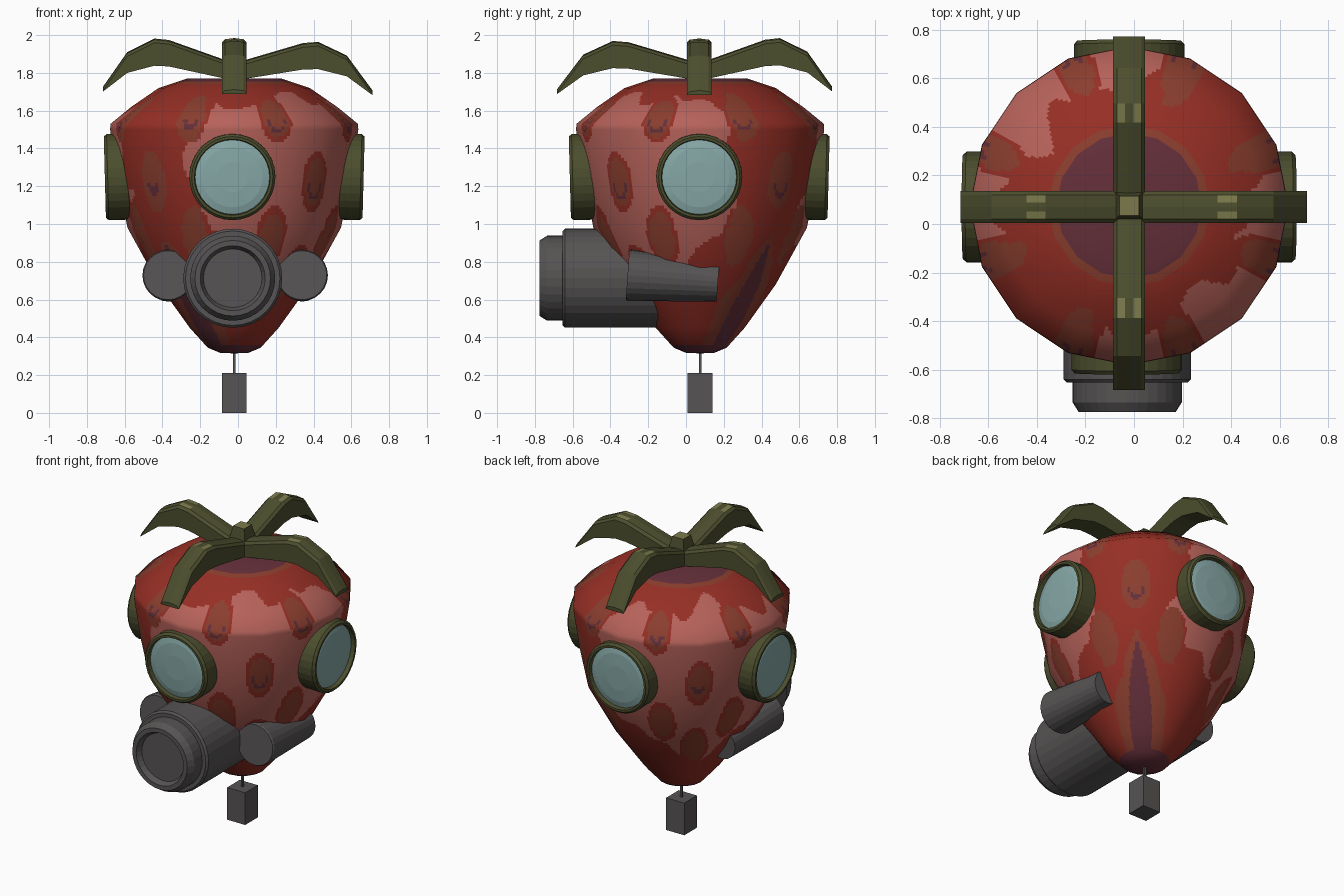
import bpy, math
from mathutils import Matrix, Vector

if "Cube" in bpy.data.objects:
    bpy.data.objects.remove(bpy.data.objects["Cube"])

CX, CY = -0.02, 0.075          # centre axis of the fruit


def lin(c):
    c /= 255
    return c / 12.92 if c < 0.04045 else ((c + 0.055) / 1.055) ** 2.4


def mat(name, r, g, b):
    m = bpy.data.materials.new(name)
    m.diffuse_color = (lin(r), lin(g), lin(b), 1)
    m.use_nodes = True
    m.node_tree.nodes["Principled BSDF"].inputs["Base Color"].default_value = m.diffuse_color
    return m


RED = mat("berry red", 150, 47, 37)
PINK = mat("pale berry pink", 182, 98, 90)
BROWN = mat("seed brown", 138, 62, 46)
PURPLE = mat("dark purple", 100, 47, 58)
GREEN = mat("leaf green", 76, 78, 46)
OLIVE = mat("light olive", 124, 122, 76)
GLASS = mat("pale glass", 134, 168, 166)
GREY = mat("mask grey", 86, 83, 83)


def make(name, verts, faces, mats, M=Matrix()):
    me = bpy.data.meshes.new(name)
    me.from_pydata([M @ Vector(v) for v in verts], [], faces)
    for m in mats:
        me.materials.append(m)
    me.shade_flat()
    ob = bpy.data.objects.new(name, me)
    bpy.context.collection.objects.link(ob)
    return ob


def lathe(name, prof, m, M, n=32):
    """Revolve (radius, height) points about local z, closed at both ends."""
    v = [(r * math.cos(2 * math.pi * i / n), r * math.sin(2 * math.pi * i / n), h)
         for r, h in prof for i in range(n)]
    f = [(j * n + i, j * n + (i + 1) % n, (j + 1) * n + (i + 1) % n, (j + 1) * n + i)
         for j in range(len(prof) - 1) for i in range(n)]
    f.append(tuple(range(n - 1, -1, -1)))
    f.append(tuple(range((len(prof) - 1) * n, len(prof) * n)))
    return make(name, v, f, [m], M)


def frustum(name, w0, w1, z0, z1, mats):
    v = [(CX + a * w, CY + b * w, z) for w, z in ((w0, z0), (w1, z1))
         for a, b in ((-1, -1), (1, -1), (1, 1), (-1, 1))]
    f = [(3, 2, 1, 0), (4, 5, 6, 7)] + [(i, (i + 1) % 4, (i + 1) % 4 + 4, i + 4) for i in range(4)]
    return make(name, v, f, mats)


# Berry body: 16-sided revolve, finely divided so the painted patches can be cut by rule
PROF = [(0.001, 0.315), (0.075, 0.318), (0.14, 0.345), (0.235, 0.45), (0.40, 0.68), (0.565, 0.98),
        (0.62, 1.25), (0.657, 1.50), (0.655, 1.53), (0.545, 1.62), (0.40, 1.72), (0.25, 1.77), (0.001, 1.771)]
SEEDS = [(k * 90 + s, z) for k in range(4)
         for s, z in ((21, 1.56), (-21, 1.56), (45, 1.23), (22, 0.94), (-22, 0.94), (45, 0.74))]


def paint(t, r, z):
    """Palette index: 0 red, 1 pink, 2 brown, 3 purple."""
    deg = math.degrees(t)
    a = abs((deg - 45 + 90) % 180 - 90)             # angle from the red stripe plane
    wob = math.sin(t * 7 + z * 9) + 0.6 * math.sin(t * 13 - z * 15)
    if z > 1.65 and r < 0.33:
        return 3 if r < 0.30 else 2
    tip = (0.92 - z) / 0.5
    if z < 0.36 or a < 17 * tip:
        return 3
    if a < 36 * tip + 2 * wob:
        return 2
    for sd, sz in SEEDS:
        dt = (deg - sd + 180) % 360 - 180
        u = math.radians(dt) * r / 0.088
        w = (z - sz) / (0.16 if sz < 1.5 else 0.125)
        d = u * u + w * w + 0.08 * wob
        if d < 1:
            if 0.14 < d < 0.30 and w < -0.1 and sz > 1.1:
                return 3
            return 2 if d < 0.6 or a < 28 else 0
    top = 1.57 + 0.0013 * a + 0.035 * wob
    low = 1.0 - 0.0065 * (a - 25) + 0.03 * wob
    if a > 27 + 6 * wob and low < z < top:
        return 1
    return 0


def body():
    seg = [Vector((b[0] - a[0], b[1] - a[1])).normalized() for a, b in zip(PROF, PROF[1:])]
    nrm = [Vector((s.y, -s.x)) for s in seg]
    pn = [nrm[0]] + [(p + q).normalized() for p, q in zip(nrm, nrm[1:])] + [nrm[-1]]
    rows = []
    for k, (a, b) in enumerate(zip(PROF, PROF[1:])):
        c = max(1, round(math.dist(a, b) / 0.017))
        for s in range(c):
            f = s / c
            rows.append((a[0] + (b[0] - a[0]) * f, a[1] + (b[1] - a[1]) * f, pn[k].lerp(pn[k + 1], f)))
    rows.append((*PROF[-1], pn[-1]))
    n, step = 224, math.pi / 8
    v, normals = [], []
    for r, z, q in rows:
        for i in range(n):
            t = 2 * math.pi * i / n
            pr = r * math.cos(step / 2) / math.cos(t % step - step / 2)
            v.append((CX + pr * math.cos(t), CY + pr * math.sin(t), z))
            normals.append(Vector((q.x * math.cos(t), q.x * math.sin(t), q.y)).normalized())
    f, idx = [], []
    for j in range(len(rows) - 1):
        for i in range(n):
            k = (i + 1) % n
            f.append((j * n + i, j * n + k, (j + 1) * n + k, (j + 1) * n + i))
            idx.append(paint(2 * math.pi * (i + 0.5) / n, (rows[j][0] + rows[j + 1][0]) / 2,
                             (rows[j][1] + rows[j + 1][1]) / 2))
    ob = make("berry_body", v, f, [RED, PINK, BROWN, PURPLE])
    ob.data.polygons.foreach_set("material_index", idx)
    ob.data.shade_smooth()
    ob.data.normals_split_custom_set_from_vertices(normals)


body()

# Four round goggle windows, tilted slightly downward
for i, side in enumerate(("right", "back", "left", "front")):
    M = (Matrix.Translation((CX - (0.01 if i == 3 else 0), CY - 0.005, 0)) @ Matrix.Rotation(i * math.pi / 2, 4, 'Z')
         @ Matrix.Translation((0.6, 0, 1.25)) @ Matrix.Rotation(math.radians(91.5), 4, 'Y'))
    lathe(side + "_goggle_rim", [(0.228, -0.1), (0.228, 0.07), (0.215, 0.085), (0.201, 0.085), (0.196, 0.05)],
          GREEN, M)
    g = lathe(side + "_goggle_glass", [(0.197, 0.05), (0.197, 0.058), (0.16, 0.068), (0.08, 0.074)], GLASS, M)

# Stepped breathing filter on the front
lathe("front_filter", [(0.262, -0.05), (0.262, 0.64), (0.25, 0.653), (0.225, 0.653), (0.225, 0.735),
                       (0.2, 0.775), (0.172, 0.775), (0.155, 0.74)],
      GREY, Matrix.Translation((-0.028, 0, 0.713)) @ Matrix.Rotation(math.pi / 2, 4, 'X'))

# Side canisters, narrowing toward the back
for s, side in ((1, "right"), (-1, "left")):
    lathe(side + "_canister", [(0.106, -0.24), (0.136, 0.23), (0.13, 0.24)], GREY,
          Matrix.Translation((-0.015 + s * 0.355, -0.07, 0.712)) @ Matrix.Rotation(math.radians(86), 4, 'X'), 24)

# Hanging weight and its string
frustum("hanging_weight", 0.066, 0.066, 0, 0.212, [GREY])
frustum("weight_string", 0.007, 0.007, 0.2, 0.33, [GREY])

# Four arched leaves: (distance, top height, bottom height), with light patches at the crest
LEAF = [(0.0, 1.86, 1.765), (0.06, 1.87, 1.77), (0.36, 1.965, 1.825), (0.44, 1.972, 1.828),
        (0.59, 1.90, 1.79), (0.725, 1.715, 1.69)]
ACROSS = [(-0.066, -0.022), (-0.05, -0.006), (-0.018, -0.002), (0, 0), (0.018, -0.002), (0.05, -0.006), (0.066, -0.022)]
for i, (side, length, lift) in enumerate((("right", 1.01, -0.008), ("back", 0.97, 0.012),
                                          ("left", 0.96, 0.01), ("front", 1.04, -0.003))):
    v, f, idx = [], [], []
    for d, zt, zb in LEAF:
        k = lift * d / 0.4 if d < 0.4 else lift
        v += [(d * length, y, max(zt + k + dz, zb + k + 0.002)) for y, dz in ACROSS]
        v += [(d * length, 0.066, zb + k), (d * length, -0.066, zb + k)]
    n = len(ACROSS) + 2
    for j in range(len(LEAF) - 1):
        for q in range(n):
            w = (q + 1) % n
            f.append((j * n + q, (j + 1) * n + q, (j + 1) * n + w, j * n + w))
            idx.append(1 if j == 2 and q in (1, 4) else 0)
    f.append(tuple(range(len(v) - n, len(v))))
    idx.append(0)
    ob = make(side + "_leaf", v, f, [GREEN, OLIVE],
              Matrix.Translation((CX, CY - 0.005, 0)) @ Matrix.Rotation(i * math.pi / 2, 4, 'Z'))
    ob.data.polygons.foreach_set("material_index", idx)

# Stem stub where the leaves meet
stub = frustum("stem_stub", 0.064, 0.04, 1.82, 1.935, [GREEN, OLIVE])
stub.data.polygons[1].material_index = 1
